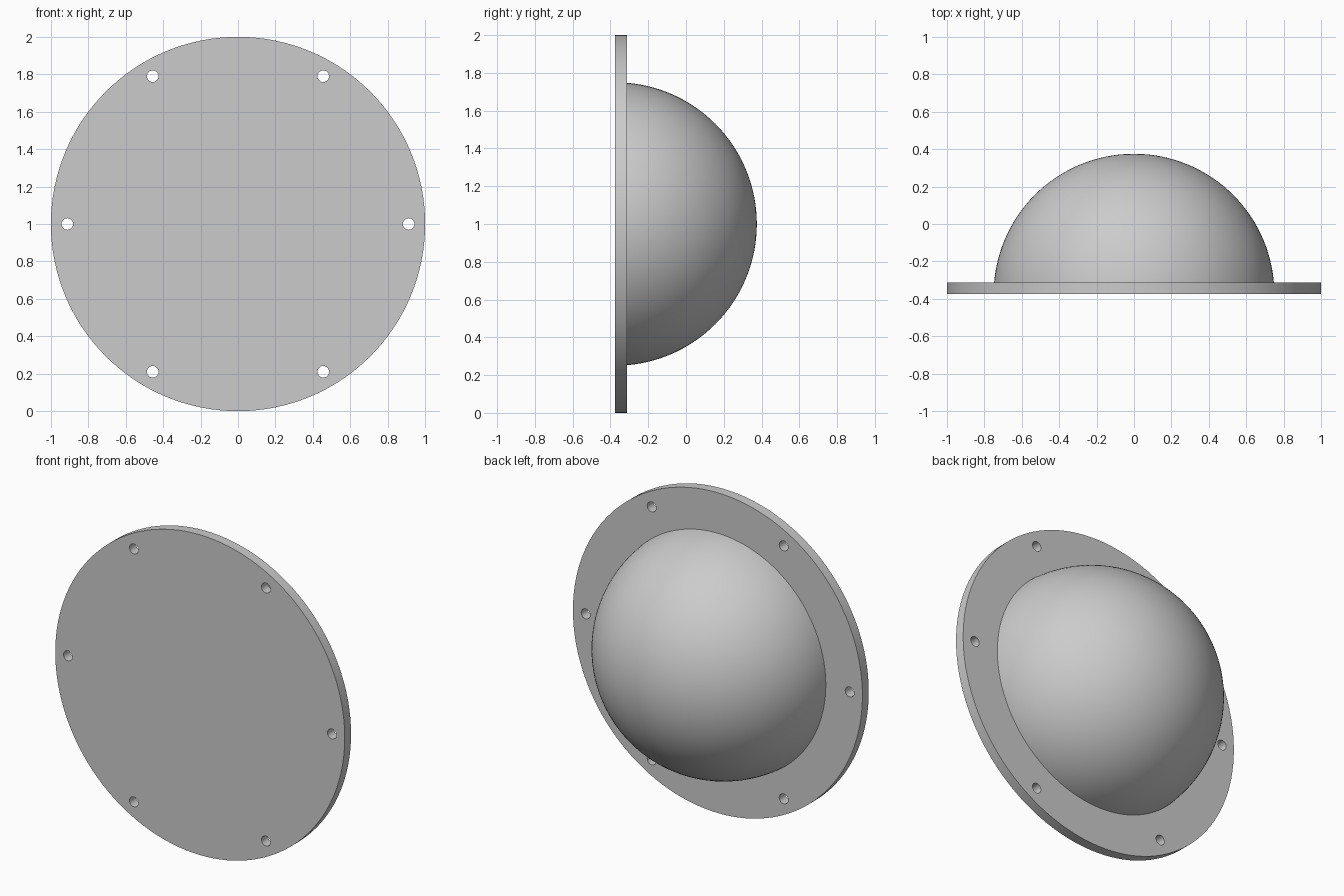
import bpy
import bmesh
from math import cos, sin, pi

cube = bpy.data.objects.get("Cube")
if cube:
    bpy.data.objects.remove(cube, do_unlink=True)

FRONT_Y = -0.375      # front of the flange, also the dome's centre
THICKNESS = 0.0625
DOME_RADIUS = 0.75
BOLT_CIRCLE = 0.912
HOLE_RADIUS = 0.031

grey = bpy.data.materials.new("light_grey")
grey.use_nodes = True
colour = (0.6, 0.6, 0.6, 1)
grey.diffuse_color = colour
grey.node_tree.nodes["Principled BSDF"].inputs["Base Color"].default_value = colour


def select_only(obj):
    bpy.ops.object.select_all(action="DESELECT")
    obj.select_set(True)
    bpy.context.view_layer.objects.active = obj


def add_circle(curve, x, y, radius, count):
    spline = curve.splines.new("POLY")
    spline.points.add(count - 1)
    for i, point in enumerate(spline.points):
        a = 2 * pi * i / count
        point.co = (x + radius * cos(a), y + radius * sin(a), 0, 1)
    spline.use_cyclic_u = True


# Flange: round plate outline with a ring of six bolt holes, extruded
outline = bpy.data.curves.new("flange", "CURVE")
outline.dimensions = "2D"
outline.fill_mode = "BOTH"
outline.extrude = THICKNESS / 2
add_circle(outline, 0, 0, 1, 128)
for k in range(6):
    a = k * pi / 3
    add_circle(outline, BOLT_CIRCLE * cos(a), BOLT_CIRCLE * sin(a), HOLE_RADIUS, 24)
flange = bpy.data.objects.new("flange", outline)
bpy.context.collection.objects.link(flange)
flange.location = (0, FRONT_Y + THICKNESS / 2, 1)
flange.rotation_euler.x = pi / 2
select_only(flange)
bpy.ops.object.convert(target="MESH")
flange = bpy.context.object

# Weld the caps to the rims
bm = bmesh.new()
bm.from_mesh(flange.data)
bmesh.ops.remove_doubles(bm, verts=bm.verts, dist=0.0001)
bmesh.ops.recalc_face_normals(bm, faces=bm.faces)
bm.to_mesh(flange.data)
bm.free()

# Dome: sphere cut off where it meets the back of the flange
bm = bmesh.new()
bmesh.ops.create_uvsphere(bm, u_segments=128, v_segments=64, radius=DOME_RADIUS)
bmesh.ops.bisect_plane(bm, geom=bm.verts[:] + bm.edges[:] + bm.faces[:],
                       plane_co=(0, 0, THICKNESS), plane_no=(0, 0, 1),
                       clear_inner=True)
mesh = bpy.data.meshes.new("dome")
bm.to_mesh(mesh)
bm.free()
dome = bpy.data.objects.new("dome", mesh)
bpy.context.collection.objects.link(dome)
dome.location = (0, FRONT_Y, 1)
dome.rotation_euler.x = -pi / 2

# Colour and smooth shading with crisp rims
for part in (flange, dome):
    part.data.materials.clear()
    part.data.materials.append(grey)
    select_only(part)
    bpy.ops.object.shade_smooth_by_angle(angle=pi / 6)
